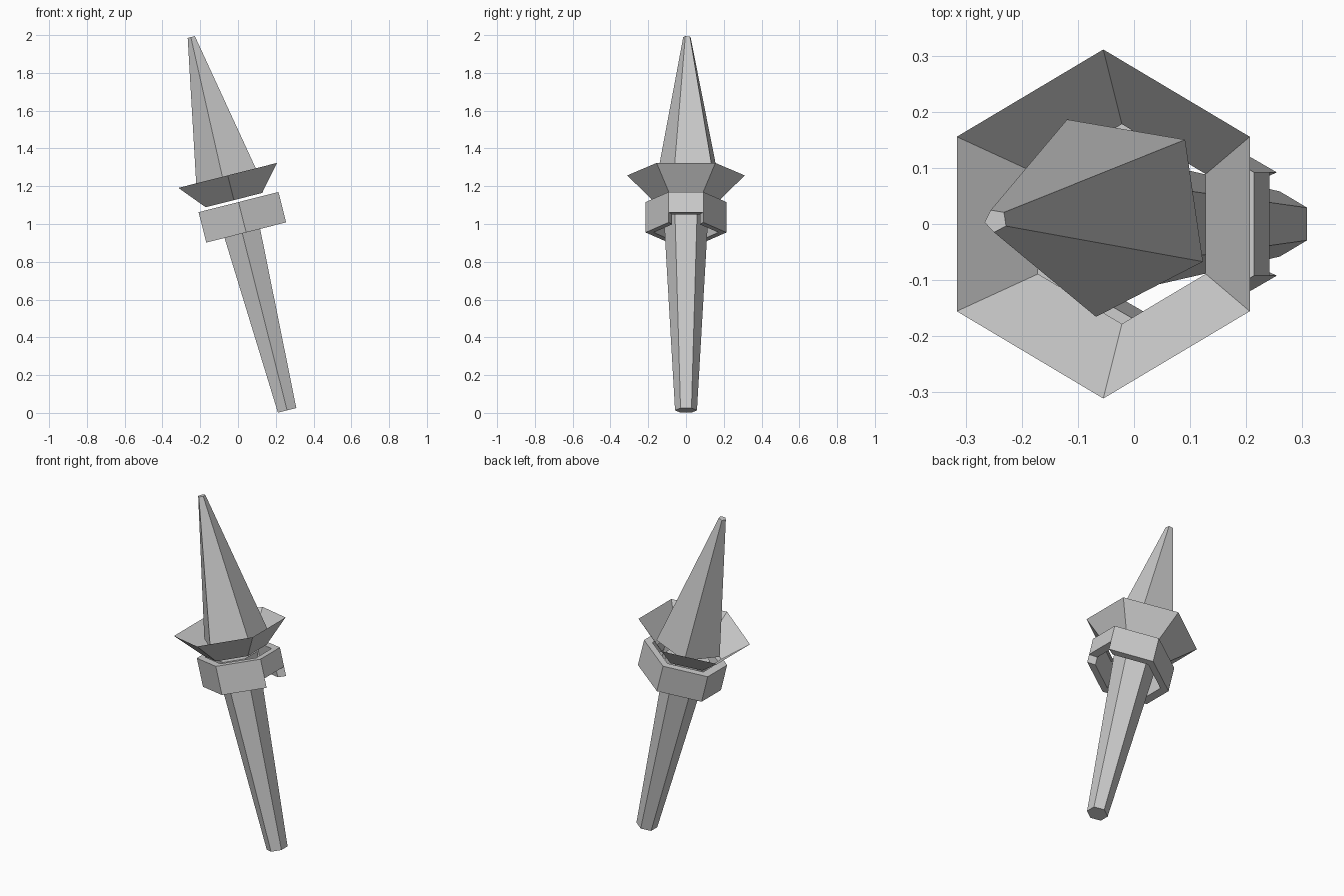
import bpy, bmesh
from math import sin, cos, pi, radians
from mathutils import Matrix

if "Cube" in bpy.data.objects:
    bpy.data.objects.remove(bpy.data.objects["Cube"])

# Everything is modelled along local z, then leaned as one
LEAN = Matrix.Translation((0.26, 0, 0.0135)) @ Matrix.Rotation(radians(-14.2), 4, 'Y')


def polygon(n, r, t, phase, cx=0.0, cy=0.0):
    return [(cx + r * cos(phase + 2 * pi * i / n),
             cy + r * sin(phase + 2 * pi * i / n), t) for i in range(n)]


def loft(name, loops, cap=True, closed=True, wrap=False):
    """Skin a list of equal-length loops with quads."""
    bm = bmesh.new()
    rows = [[bm.verts.new(p) for p in loop] for loop in loops]
    n = len(rows[0])
    pairs = list(zip(rows, rows[1:])) + ([(rows[-1], rows[0])] if wrap else [])
    for a, b in pairs:
        for i in range(n if closed else n - 1):
            j = (i + 1) % n
            bm.faces.new((a[i], a[j], b[j], b[i]))
    if cap:
        bm.faces.new(rows[0])
        bm.faces.new(rows[-1])
    bmesh.ops.recalc_face_normals(bm, faces=bm.faces[:])
    mesh = bpy.data.meshes.new(name)
    bm.to_mesh(mesh)
    bm.free()
    ob = bpy.data.objects.new(name, mesh)
    ob.matrix_world = LEAN
    bpy.context.collection.objects.link(ob)
    return ob


# Tapered six-sided handle
loft("handle", [polygon(6, 0.058, 0, pi / 2), polygon(6, 0.121, 1.12, pi / 2)])

# Flared open bowl, a single thin sheet
loft("bowl", [polygon(6, 0.178, 1.148, pi / 2), polygon(6, 0.311, 1.283, pi / 2)], cap=False)

# Five-sided flame with a small blunt tip
ph = radians(44.6)
loft("flame", [polygon(5, 0.187, 1.215, ph, 0, 0.019),
               polygon(5, 0.021, 2.04, ph, -0.006, 0.006)])

# Collar: five walls of a stretched hexagon
outer = [(0.218, 0.092), (0, 0.214), (-0.218, 0.092),
         (-0.218, -0.092), (0, -0.214), (0.218, -0.092)]
CX, K, LOW, HIGH = 0.021, 0.8, 0.966, 1.132


def wall(path, z, k=1.0):
    return [(CX + x * k, y * k, z) for x, y in path]


def wall_loops(path, low):
    # cross-section corners at each path point
    return [[c[i] for c in (wall(path, low), wall(path, HIGH),
                            wall(path, HIGH, K), wall(path, low, K))]
            for i in range(len(path))]


loft("collar", wall_loops(outer, LOW))

# Shorter sixth wall closing the collar
loft("collar_short_wall", wall_loops([outer[5], outer[0]], LOW + 0.055))
